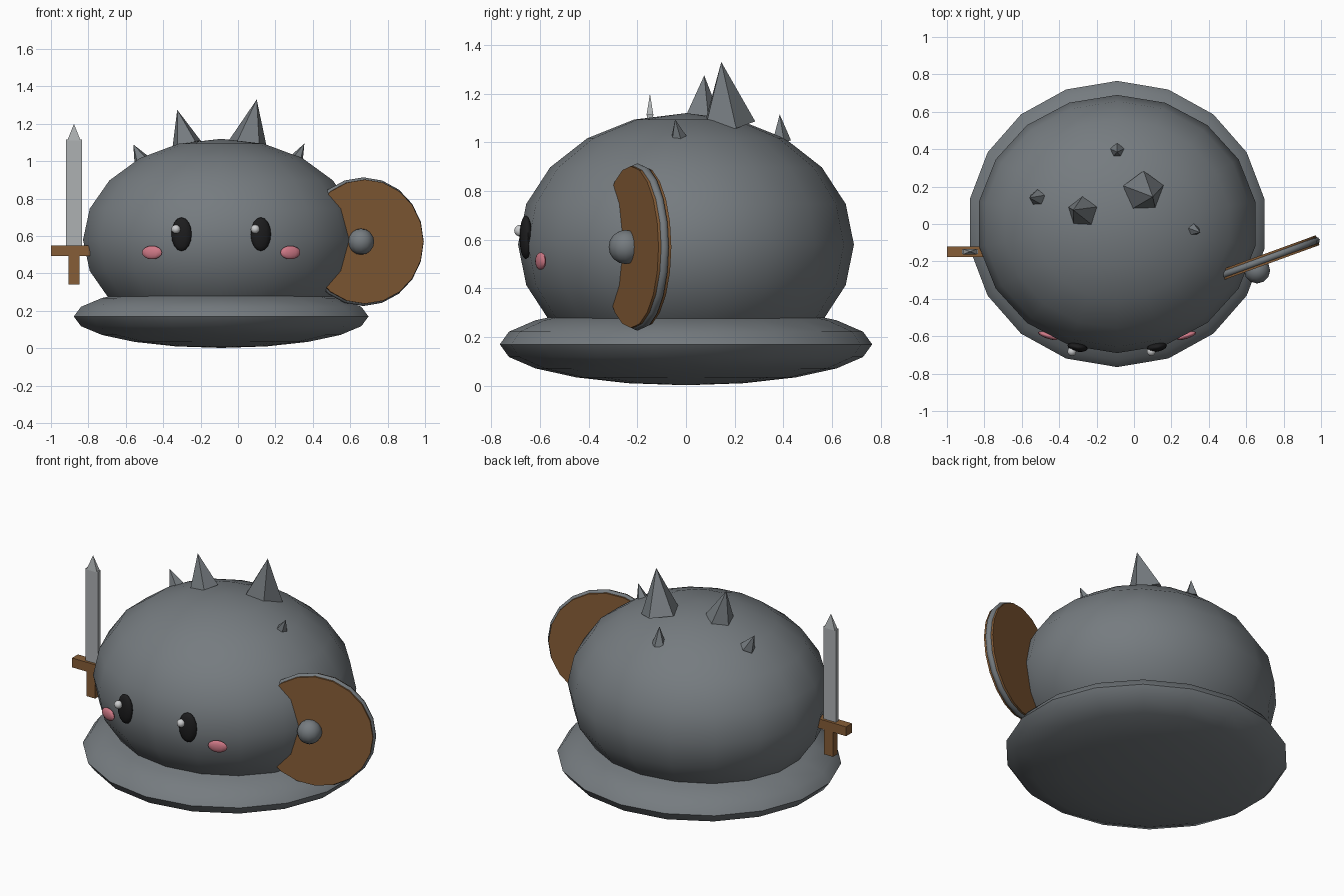
import bpy, math
from mathutils import Vector, Matrix

if "Cube" in bpy.data.objects:
    bpy.data.objects.remove(bpy.data.objects["Cube"])


def material(name, rgb):
    m = bpy.data.materials.new(name)
    m.diffuse_color = (*rgb, 1)
    m.use_nodes = True
    m.node_tree.nodes["Principled BSDF"].inputs["Base Color"].default_value = m.diffuse_color
    return m


stone = material("stone grey", (0.18, 0.20, 0.215))
steel = material("pale steel", (0.42, 0.44, 0.45))
wood = material("brown wood", (0.24, 0.11, 0.038))
black = material("eye black", (0.012, 0.012, 0.013))
pink = material("cheek pink", (0.62, 0.19, 0.24))
white = material("glint white", (0.60, 0.61, 0.62))


def finish(name, mat, smooth=None):
    ob = bpy.context.object
    ob.name = name
    ob.data.materials.append(mat)
    if smooth:
        bpy.ops.object.shade_smooth_by_angle(angle=math.radians(smooth))
    return ob


def ellipsoid(name, mat, loc, radii, seg=12, rings=8, turn=0.0):
    bpy.ops.mesh.primitive_uv_sphere_add(segments=seg, ring_count=rings, radius=1)
    ob = finish(name, mat)
    # start the segments on the y axis, then squash
    spin = Matrix.Rotation(math.pi / 2 if seg % 4 else 0, 4, 'Z')
    first = max(ob.data.vertices, key=lambda v: abs(v.co.y)).co
    if abs(first.y) > 0.9999:
        spin = Matrix.Identity(4)
    ob.data.transform(Matrix.Diagonal((*radii, 1)) @ spin)
    ob.location = loc
    ob.rotation_euler.z = turn
    bpy.ops.object.shade_smooth_by_angle(angle=math.radians(60))
    return ob


def box(name, mat, loc, size):
    bpy.ops.mesh.primitive_cube_add(size=1, location=loc)
    ob = finish(name, mat)
    ob.data.transform(Matrix.Diagonal((*size, 1)))
    return ob


def spike(name, base, tip, radius):
    base, tip = Vector(base), Vector(tip)
    axis = tip - base
    bpy.ops.mesh.primitive_cone_add(vertices=5, radius1=radius, radius2=0,
                                    depth=axis.length, location=(base + tip) / 2)
    ob = finish(name, stone)
    ob.rotation_euler = Vector((0, 0, 1)).rotation_difference(axis).to_euler()
    return ob


# Round body on a flattened base
CX = -0.09
ellipsoid("body", stone, (CX, 0, 0.58), (0.75, 0.69, 0.54), 18, 10)
ellipsoid("base", stone, (CX, 0, 0.17), (0.80, 0.765, 0.168), 18, 10)

# Five-sided spikes on the crown
spike("spike_large", (0.05, 0.17, 1.075), (0.10, 0.145, 1.33), 0.115)
spike("spike_medium", (-0.275, 0.065, 1.09), (-0.325, 0.075, 1.275), 0.083)
spike("spike_left", (-0.515, 0.14, 1.005), (-0.56, 0.14, 1.09), 0.045)
spike("spike_back", (-0.09, 0.39, 1.005), (-0.09, 0.385, 1.115), 0.042)
spike("spike_right", (0.315, -0.03, 1.015), (0.355, -0.045, 1.095), 0.036)

# Face: eyes with glints, and cheeks
for side, label in ((-1, "left"), (1, "right")):
    ellipsoid("eye_" + label, black, (CX + side * 0.212, -0.658, 0.61),
              (0.055, 0.025, 0.09), turn=side * 0.18)
    ellipsoid("cheek_" + label, pink, (CX + side * 0.37, -0.597, 0.512),
              (0.056, 0.016, 0.036), turn=side * 0.32)
    ellipsoid("eye_glint_" + label, white, (CX + side * 0.212 - 0.03, -0.682, 0.637),
              (0.024, 0.024, 0.024))

# Sword
SX, SY = -0.877, -0.148
box("sword_blade", steel, (SX, SY, 0.83), (0.085, 0.025, 0.57))
bpy.ops.mesh.primitive_cone_add(vertices=4, radius1=1, radius2=0, depth=0.09,
                                location=(SX, SY, 1.155))
tip = finish("sword_tip", steel)
tip.data.transform(Matrix.Diagonal((0.036 * 2 ** 0.5, 0.0145 * 2 ** 0.5, 1, 1))
                   @ Matrix.Rotation(math.pi / 4, 4, 'Z'))
box("sword_guard", wood, (-0.895, SY, 0.522), (0.21, 0.057, 0.057))
box("sword_handle", wood, (SX, SY, 0.42), (0.06, 0.045, 0.16))

# Shield: wooden disc, metal rim and central boss
centre = (0.67, -0.20, 0.57)
turn = (math.pi / 2, 0, math.radians(20))
bpy.ops.mesh.primitive_cylinder_add(vertices=20, radius=0.332, depth=0.056,
                                    location=centre, rotation=turn)
finish("shield_disc", wood, 30)
bpy.ops.mesh.primitive_torus_add(major_segments=20, minor_segments=8, major_radius=0.324,
                                 minor_radius=0.02, location=centre, rotation=turn)
finish("shield_rim", stone, 60)
ellipsoid("shield_boss", stone, (0.658, -0.248, 0.57), (0.07, 0.07, 0.07))
